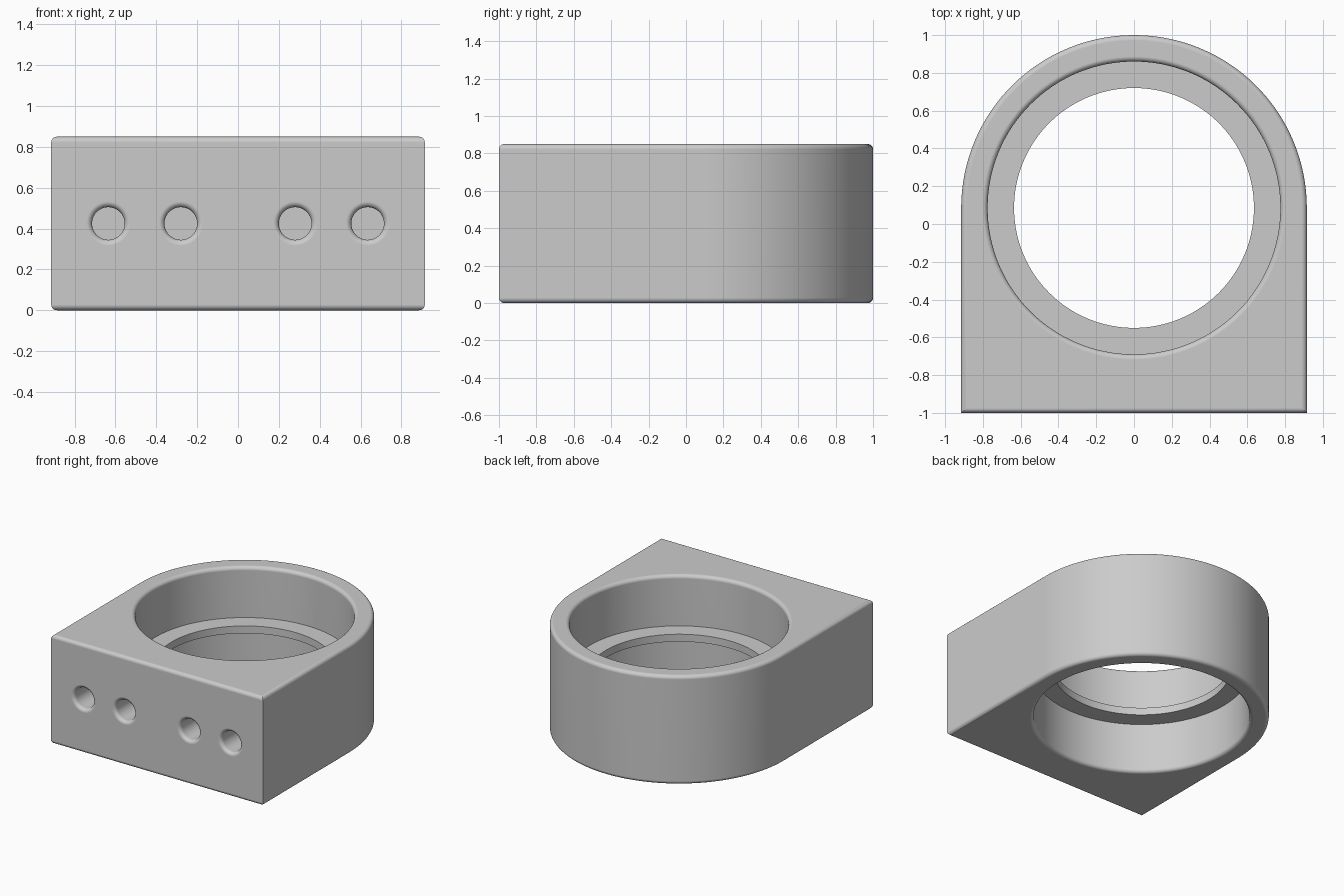
import bpy, bmesh, math
from mathutils import Matrix

if "Cube" in bpy.data.objects:
    bpy.data.objects.remove(bpy.data.objects["Cube"])

W, H, CY = 0.915, 0.85, 0.085      # half width, height, bore centre in y
MID, FILLET = H / 2, 0.028
BORE, LIP, LIP_HALF = 0.775, 0.635, 0.029

grey = bpy.data.materials.new("grey")
grey.diffuse_color = (0.6, 0.6, 0.6, 1)
grey.use_nodes = True
grey.node_tree.nodes["Principled BSDF"].inputs["Base Color"].default_value = grey.diffuse_color


def add_object(name, bm):
    bmesh.ops.recalc_face_normals(bm, faces=bm.faces)
    mesh = bpy.data.meshes.new(name)
    bm.to_mesh(mesh)
    bm.free()
    mesh.materials.append(grey)
    obj = bpy.data.objects.new(name, mesh)
    bpy.context.collection.objects.link(obj)
    return obj


def flare(r, f, steps=5):
    """Rounded mouth: (radius, depth) points from the face into the hole."""
    return [(r + f - f * math.sin(a), f - f * math.cos(a))
            for a in (math.pi / 2 * i / steps for i in range(steps + 1))]


def lathe(name, profile, steps, matrix):
    """Spin (radius, height) points into a closed cutter."""
    bm = bmesh.new()
    rings = [[bm.verts.new((r * math.cos(2 * math.pi * i / steps),
                            r * math.sin(2 * math.pi * i / steps), z))
              for i in range(steps)] for r, z in profile]
    for a, b in zip(rings, rings[1:]):
        for i in range(steps):
            j = (i + 1) % steps
            bm.faces.new((a[i], a[j], b[j], b[i]))
    bm.faces.new(rings[0])
    bm.faces.new(rings[-1])
    bm.transform(matrix)
    obj = add_object(name, bm)
    obj.hide_render = True
    return obj


# Block: square front, half-round back, rounded top and bottom edges
bm = bmesh.new()
outline = [(-W, -1), (W, -1)]
outline += [(W * math.cos(math.pi * i / 64), CY + W * math.sin(math.pi * i / 64))
            for i in range(65)]
base = bm.faces.new([bm.verts.new((x, y, 0)) for x, y in outline])
top = bmesh.ops.extrude_face_region(bm, geom=[base])["geom"]
bmesh.ops.translate(bm, vec=(0, 0, H),
                    verts=[v for v in top if isinstance(v, bmesh.types.BMVert)])
bmesh.ops.recalc_face_normals(bm, faces=bm.faces)
rims = [e for e in bm.edges if abs(e.verts[0].co.z - e.verts[1].co.z) < 1e-4]
bmesh.ops.bevel(bm, geom=rims, offset=FILLET, segments=5, profile=0.5,
                affect='EDGES', clamp_overlap=True)
block = add_object("ring_block", bm)

# Bore cutter: symmetric about mid height, with a thin inner lip
half = [(BORE + FILLET, -0.1)] + flare(BORE, FILLET)
half += [(BORE, MID - LIP_HALF), (LIP, MID - LIP_HALF)]
profile = half + [(r, H - z) for r, z in reversed(half)]
cutters = [lathe("bore_cutter", profile, 128, Matrix.Translation((0, CY, 0)))]

# Four blind holes in the front face
hole = [(0.108, -0.1)] + flare(0.08, FILLET) + [(0.08, 0.25)]
for x in (-0.635, -0.28, 0.28, 0.635):
    place = Matrix.Translation((x, -1, MID)) @ Matrix.Rotation(-math.pi / 2, 4, 'X')
    cutters.append(lathe("front_hole_cutter", hole, 40, place))

# Cut, then bake the result into the block
for c in cutters:
    mod = block.modifiers.new("cut", 'BOOLEAN')
    mod.operation, mod.solver, mod.object = 'DIFFERENCE', 'EXACT', c
deps = bpy.context.evaluated_depsgraph_get()
cut_mesh = bpy.data.meshes.new_from_object(block.evaluated_get(deps))
block.modifiers.clear()
block.data = cut_mesh
for c in cutters:
    bpy.data.objects.remove(c)

# Smooth curves, crisp corners, flat faces kept flat
bpy.context.view_layer.objects.active = block
block.select_set(True)
bpy.ops.object.shade_smooth_by_angle(angle=math.radians(30))
weighted = block.modifiers.new("flat_normals", 'WEIGHTED_NORMAL')
weighted.keep_sharp = True
